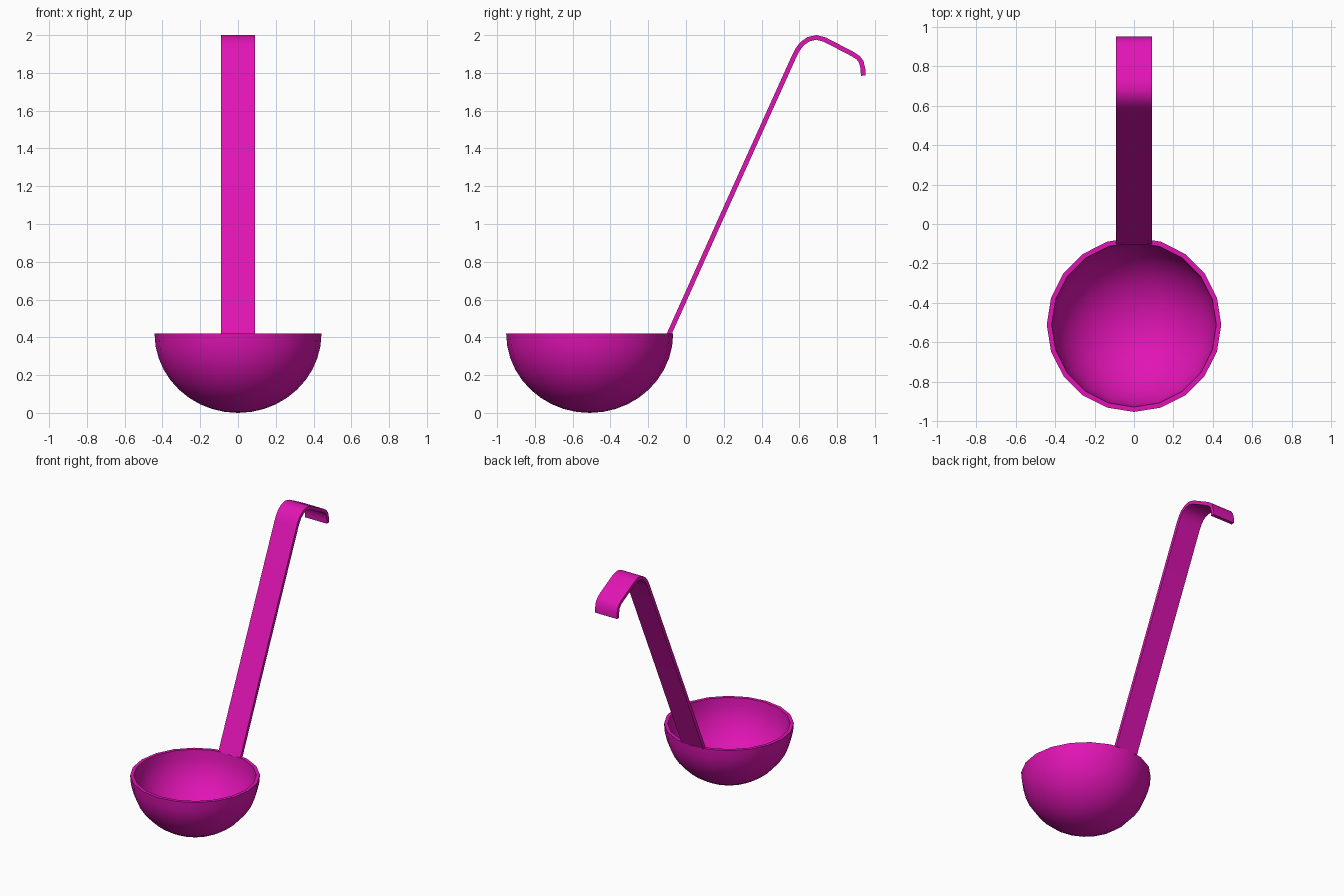
import bpy, bmesh, math
from mathutils import Vector

if "Cube" in bpy.data.objects:
    bpy.data.objects.remove(bpy.data.objects["Cube"])

mat = bpy.data.materials.new("magenta")
mat.diffuse_color = (0.75, 0.007, 0.46, 1)
mat.use_nodes = True
mat.node_tree.nodes["Principled BSDF"].inputs["Base Color"].default_value = mat.diffuse_color

def finish(bm, name, angle):
    bmesh.ops.remove_doubles(bm, verts=bm.verts, dist=1e-5)
    bmesh.ops.recalc_face_normals(bm, faces=bm.faces)
    me = bpy.data.meshes.new(name)
    bm.to_mesh(me)
    bm.free()
    me.materials.append(mat)
    ob = bpy.data.objects.new(name, me)
    bpy.context.collection.objects.link(ob)
    bpy.context.view_layer.objects.active = ob
    ob.select_set(True)
    bpy.ops.object.shade_smooth_by_angle(angle=math.radians(angle))
    ob.select_set(False)

# Bowl: hollow half-round profile spun in 20 steps
RIM, WALL, CY, STEPS = 0.42, 0.025, -0.51, 10

def arc(radius, depth):
    return [(radius * math.sin(i * math.pi / 2 / STEPS),
             RIM - depth * math.cos(i * math.pi / 2 / STEPS)) for i in range(STEPS + 1)]

profile = arc(0.442, RIM) + arc(0.442 - WALL, RIM - WALL)[::-1]
bm = bmesh.new()
vs = [bm.verts.new((r, CY, z)) for r, z in profile]
es = [bm.edges.new(p) for p in zip(vs, vs[1:])]
bmesh.ops.spin(bm, geom=vs + es, cent=(0, CY, 0), axis=(0, 0, 1),
               angle=2 * math.pi, steps=20, use_merge=True)
finish(bm, "bowl", 40)

# Handle: flat strip following a centre line (y, z), with hooked end
path = [Vector(p) for p in [(-0.09, 0.42), (0.217, 1.1), (0.575, 1.893), (0.592, 1.925),
        (0.615, 1.955), (0.648, 1.978), (0.69, 1.988), (0.735, 1.976), (0.885, 1.898),
        (0.912, 1.88), (0.928, 1.858), (0.937, 1.82), (0.938, 1.785)]]
HALF_T, HALF_W = 0.0125, 0.091

def normal(i):
    d = path[min(i + 1, len(path) - 1)] - path[max(i - 1, 0)]
    return Vector((-d.y, d.x)).normalized()

bm = bmesh.new()
rings = []
for i, p in enumerate(path):
    n = normal(i) * HALF_T
    a, b = p + n, p - n
    if i == 0:  # level foot sitting on the rim
        a, b = Vector((p.x - 0.0137, p.y - 0.004)), Vector((p.x + 0.0137, p.y - 0.004))
    rings.append([bm.verts.new((x, q.x, q.y)) for q, x in
                  ((a, -HALF_W), (a, HALF_W), (b, HALF_W), (b, -HALF_W))])
for r, s in zip(rings, rings[1:]):
    for k in range(4):
        j = (k + 1) % 4
        bm.faces.new((r[k], r[j], s[j], s[k]))
bm.faces.new(rings[0])
bm.faces.new(rings[-1])
finish(bm, "handle", 40)
